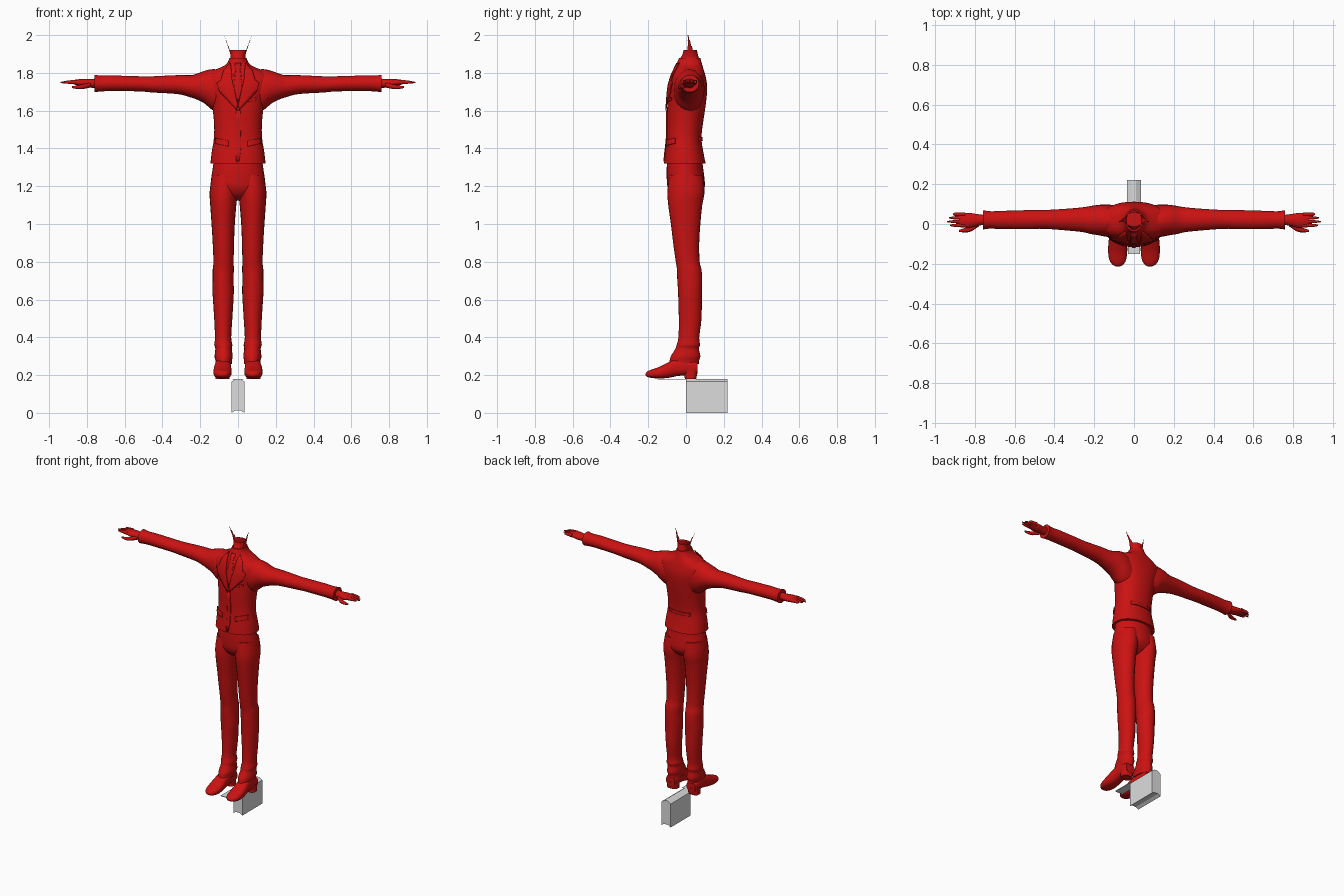
import bpy, bmesh, math
from mathutils import Vector

cube = bpy.data.objects.get("Cube")
if cube:
    bpy.data.objects.remove(cube, do_unlink=True)


def material(name, rgb):
    m = bpy.data.materials.new(name)
    m.use_nodes = True
    m.diffuse_color = (*rgb, 1)
    m.node_tree.nodes["Principled BSDF"].inputs["Base Color"].default_value = (*rgb, 1)
    return m


RED = material("red", (0.6, 0.006, 0.006))
GREY = material("pale grey", (0.72, 0.72, 0.72))


def finish(bm, name, mat, mirror=False, smooth=True):
    bmesh.ops.recalc_face_normals(bm, faces=bm.faces)
    mesh = bpy.data.meshes.new(name)
    bm.to_mesh(mesh)
    bm.free()
    mesh.materials.append(mat)
    ob = bpy.data.objects.new(name, mesh)
    bpy.context.collection.objects.link(ob)
    if smooth:
        bpy.ops.object.select_all(action="DESELECT")
        ob.select_set(True)
        bpy.context.view_layer.objects.active = ob
        bpy.ops.object.shade_smooth_by_angle(angle=math.radians(45))
    if mirror:
        ob.modifiers.new("Mirror", "MIRROR")
    return ob


def spline(a, b, c, d, t):
    """Point between b and c on a smooth curve."""
    return b + t * ((c - a) / 2 + t * (a - 2.5 * b + 2 * c - d / 2
                    + t * (1.5 * (b - c) + (d - a) / 2)))


def loft(name, axis, rings, mirror=False, steps=3, sides=24, power=1.0, trim=None):
    """Skin over rings (position, low, high, low, high), in hundredths."""
    pts = [Vector([v / 100 for v in r]) for r in rings]
    path = []
    for i in range(len(pts) - 1):
        a, d = pts[max(i - 1, 0)], pts[min(i + 2, len(pts) - 1)]
        path += [spline(a, pts[i], pts[i + 1], d, s / steps) for s in range(steps)]
    path.append(pts[-1])
    bm = bmesh.new()
    loops = []
    for p, u0, u1, v0, v1 in path:
        loop = []
        for k in range(sides):
            t = math.tau * k / sides
            c, s = math.cos(t), math.sin(t)
            c, s = (math.copysign(abs(q) ** power, q) for q in (c, s))
            co = [(u0 + u1) / 2 + c * (u1 - u0) / 2, (v0 + v1) / 2 + s * (v1 - v0) / 2]
            co.insert("xyz".index(axis), p)
            loop.append(bm.verts.new(co))
        loops.append(loop)
    for a, b in zip(loops, loops[1:]):
        for k in range(sides):
            n = (k + 1) % sides
            bm.faces.new((a[k], a[n], b[n], b[k]))
    bm.faces.new(loops[0])
    if trim:
        bmesh.ops.delete(bm, geom=[v for v in bm.verts if trim(v.co)], context="VERTS")
    else:
        bm.faces.new(loops[-1])
    return finish(bm, name, RED, mirror)


def sym(z, w, front, back):
    return (z, -w, w, front, back)


# Jacket body
jacket = loft("jacket", "z", [
    sym(132, 14.6, -11.6, 10.4), sym(138, 13.9, -11, 9.2), sym(145, 12.8, -10.2, 8.2),
    sym(152, 12.6, -10, 8.8), sym(160, 13.3, -10, 10), sym(167, 14.5, -9.6, 10.9),
    sym(173, 17, -9, 11.2), sym(178, 17.5, -7.6, 10.4), sym(181, 13.5, -6.4, 9.6),
    sym(184, 7, -5, 8.6), sym(187, 4.6, -3.6, 7.6)], sides=48, power=0.9)

# Sleeves with a flared cuff
loft("sleeves", "x", [
    (7, -6, 9, 158, 181), (13, -6.5, 9.8, 160, 182), (18, -5.6, 9.6, 164, 181),
    (22, -5, 9, 166, 179.5), (25, -4.2, 8.5, 167, 178.8), (32, -3.4, 7.8, 168.8, 178.8),
    (45, -2.4, 7, 169.6, 178.2), (52, -2.6, 7, 170.2, 178.2), (66, -2.6, 6.6, 170.4, 178.6),
    (72, -2.3, 6.4, 170.2, 178.5), (76, -2.8, 6.9, 169.8, 179)], mirror=True)

# Hands: palm, four fingers and a thumb
loft("palms", "x", [
    (74, -0.2, 4.4, 172, 177), (79, -1, 5, 172.2, 176.8), (83, -2, 5.6, 172.6, 176.8),
    (86, -1.6, 5.4, 173.6, 176.4), (88, -1, 4.8, 174.4, 176)], mirror=True)
for label, y, tip in (("little", 4.9, 91), ("ring", 3.1, 93), ("middle", 1.2, 94),
                      ("index", -0.7, 92.5)):
    loft(label + "_fingers", "x", [
        (85, y - 1, y + 1, 173.8, 176.4), (90, y - 0.8, y + 0.8, 174.2, 176),
        (tip, y - 0.3, y + 0.3, 174.6, 175.2)], mirror=True, sides=10)
loft("thumbs", "x", [
    (78, -1.2, 1.4, 172.2, 175), (82, -3.8, -1, 171.4, 174),
    (85, -4.2, -2, 171.4, 173.4), (88, -4, -3, 172, 173)], mirror=True, sides=10)

# Trousers: hips and mirrored legs
loft("trouser_seat", "z", [
    sym(136, 12.6, -9.6, 8.4), sym(130, 13.3, -10.2, 9), sym(124, 14.2, -10.2, 9.8),
    sym(119, 14.4, -9.6, 9.8), sym(115, 12, -7, 7), sym(112.5, 7, -3, 3)], sides=32)
loft("trouser_legs", "z", [
    (126, 0.2, 13.8, -9, 9), (117, 0.2, 15, -9.8, 9.8), (110, 0.9, 14.7, -9.4, 8.6),
    (100, 1.7, 14, -8, 7.6), (90, 2.1, 13.4, -6.8, 7), (80, 2.3, 13, -5.4, 7.2),
    (76, 2.2, 13.4, -4.8, 8.2), (70, 2.4, 13.4, -4.6, 8.6), (64, 2.2, 13.5, -4.2, 8.4),
    (50, 3, 12.6, -3.8, 8.2), (40, 3.6, 12.2, -4, 7), (36, 3, 12.6, -5, 7.4),
    (34, 3.3, 12, -5.6, 6.8), (30, 2.8, 12.4, -8, 7.6), (28, 3.2, 12, -8.6, 7),
    (26, 3.2, 11.8, -9, 6.8)], mirror=True)

# Shoes and heels
loft("shoes", "y", [
    (6, 4.6, 11.4, 20.5, 27), (3, 4, 12, 20, 28), (-4, 3.8, 12.2, 19.6, 29),
    (-9, 3.5, 12.8, 18.6, 27), (-14, 3.4, 13, 18.2, 24.4), (-18, 4, 12.4, 18.5, 23),
    (-20.4, 5.4, 10.8, 19, 22), (-21.4, 7.2, 9, 19.8, 20.8)], mirror=True, power=0.8)
loft("shoe_heels", "z", [
    (18, 4.4, 12, -0.6, 5.4), (20, 4.4, 12, -0.8, 5.8), (23, 4.2, 12.2, -1, 6.2)],
    mirror=True, power=0.7)

# Neck with a torn, open rim that rises to a point on each side
neck = loft("neck", "z", [
    sym(181, 6, -4.4, 8), sym(187, 4, -3.2, 7), sym(190, 4.1, -1.8, 6.2),
    sym(193, 5, -1.2, 5.5), sym(200, 7.5, -0.5, 2.6)], sides=48, steps=5,
    trim=lambda c: c.z > max(1.925, 1.88 + 2.5 * (abs(c.x) - 0.025)))
collar = loft("shirt_collar", "z", [
    sym(182, 6.8, -5.6, 9.2), sym(185, 5.6, -4.8, 8.4), sym(188, 4.5, -3.7, 7.5)])


def panel(name, outline, lift, mirror=False, front=True):
    """Thin cloth plate laid on the jacket; outline is (x, z) in hundredths."""
    bm = bmesh.new()
    y = -0.4 if front else 0.4
    face = bm.faces.new([bm.verts.new((x / 100, y, z / 100)) for x, z in outline])
    bmesh.ops.triangulate(bm, faces=[face])
    bmesh.ops.subdivide_edges(bm, edges=bm.edges[:], cuts=5, use_grid_fill=True)
    ob = finish(bm, name, RED, mirror)
    wrap = ob.modifiers.new("Lay on jacket", "SHRINKWRAP")
    wrap.target = jacket
    wrap.wrap_method = "PROJECT"
    wrap.use_project_y = True
    wrap.use_positive_direction = front
    wrap.use_negative_direction = not front
    wrap.wrap_mode = "ABOVE_SURFACE"
    wrap.offset = lift
    thick = ob.modifiers.new("Thickness", "SOLIDIFY")
    thick.thickness = 0.006
    thick.offset = 0


# Lapels, tie, pockets, front edge and back strap
panel("lapels", [(3.8, 185), (7.5, 181), (9, 176), (11, 174.5), (9.5, 170), (0.5, 160),
                 (0.3, 164), (3, 176)], 0.006, mirror=True)
panel("tie", [(-1.4, 185), (1.4, 185), (1, 181), (2.2, 172), (0, 164), (-2.2, 172),
              (-1, 181)], 0.004)
panel("pocket_flaps", [(5, 144), (11.5, 145.5), (11.8, 142.5), (5, 141)], 0.004, mirror=True)
panel("breast_pocket", [(5.5, 166), (9.5, 167), (9.5, 165.6), (5.5, 164.6)], 0.003)
panel("front_overlap", [(-1, 160), (1.2, 160), (1.6, 140), (0.6, 133), (-1, 133)], 0.002)
panel("back_strap", [(-8, 146), (8, 146), (8, 144), (-8, 144)], 0.003, front=False)


def prism(name, outline, y0, y1):
    bm = bmesh.new()
    face = bm.faces.new([bm.verts.new((x / 100, y0, z / 100)) for x, z in outline])
    new = bmesh.ops.extrude_face_region(bm, geom=[face])["geom"]
    bmesh.ops.translate(bm, vec=(0, y1 - y0, 0),
                        verts=[g for g in new if isinstance(g, bmesh.types.BMVert)])
    finish(bm, name, GREY, smooth=False)


# Stand block with a notched base, and the thin plate between the shoes
prism("stand_block", [(-3.5, 0), (-1.5, 1.2), (1.5, 1.2), (3.5, 0), (3.5, 16.5),
                      (1, 18), (-1, 18), (-3.5, 16.5)], 0, 0.22)
prism("stand_plate", [(-3, 17.6), (3, 17.6), (3, 18), (-3, 18)], -0.15, 0)
